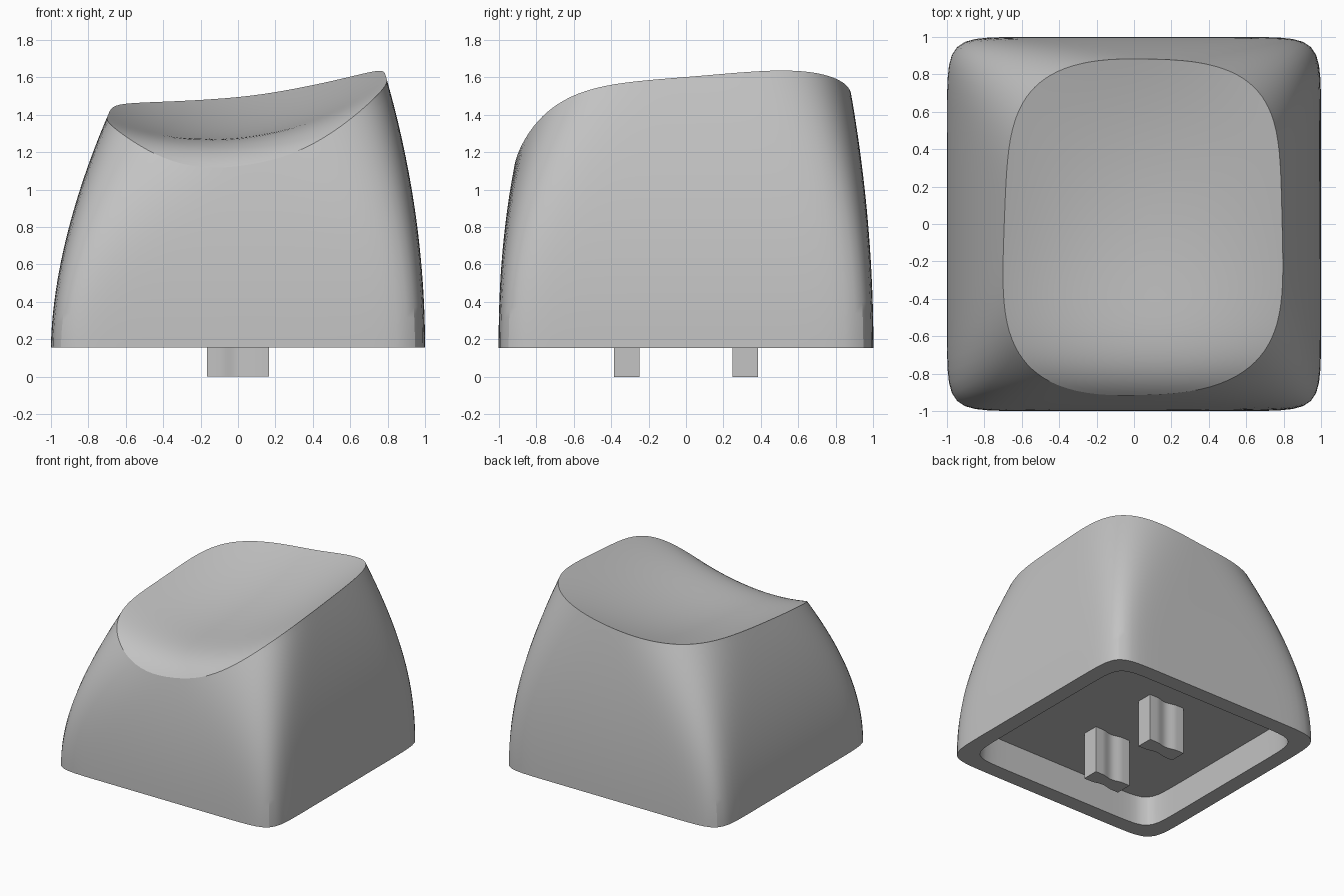
import bpy, bmesh, math

if "Cube" in bpy.data.objects:
    bpy.data.objects.remove(bpy.data.objects["Cube"], do_unlink=True)

# One plain grey plastic
grey = bpy.data.materials.new("grey plastic")
grey.use_nodes = True
colour = (0.55, 0.55, 0.55, 1)
grey.diffuse_color = colour
grey.node_tree.nodes["Principled BSDF"].inputs["Base Color"].default_value = colour

BASE, CEILING = 0.155, 0.39
SIDE, WALL_ROWS, DISH_ROWS = 28, 24, 20


def finish(name, bm):
    """Turn a bmesh into a grey object, smooth except at sharp edges."""
    bmesh.ops.recalc_face_normals(bm, faces=bm.faces)
    mesh = bpy.data.meshes.new(name)
    bm.to_mesh(mesh)
    bm.free()
    obj = bpy.data.objects.new(name, mesh)
    bpy.context.collection.objects.link(obj)
    mesh.materials.append(grey)
    bpy.ops.object.select_all(action="DESELECT")
    obj.select_set(True)
    bpy.context.view_layer.objects.active = obj
    bpy.ops.object.shade_smooth_by_angle(angle=math.radians(22))


def dish(x, y):
    """Height of the scooped top: a tilted trough that rolls off at the front."""
    spine = 1.305 + 0.10 * y + 0.13 * y * y - 0.19 * math.exp(-(y + 0.91) / 0.15)
    bend = 0.345 - 0.01 * y - 0.17 * y * y
    return spine + 0.10 * x + bend * x * x


def rounded(u, v, w):
    """Push a point onto the outline: near square at w = 0, well rounded at w = 1."""
    a = 1 / (0.08 + (1 / 2.8 - 0.08) * w)
    b = 1 / (0.08 + (1 / 4.2 - 0.08) * w)
    low, high = 0.5, 1.5
    for _ in range(24):
        k = (low + high) / 2
        if abs(u * k) ** a + abs(v * k) ** b > 1:
            high = k
        else:
            low = k
    return u * k, v * k


def wall(u, v, z):
    """Place an outline point at height z; each side leans in by its own curve."""
    h = max(z - BASE, 0)
    right = 1 - 0.215 * (h / 1.47) ** 2
    left = 1 - 0.295 * (h / 1.22) ** 1.75
    front = 1 - 0.09 * h ** 2.2
    back = 1 - 0.12 * (h / 1.36) ** 2
    x = (right - left) / 2 + u * (right + left) / 2
    y = (back - front) / 2 + v * (back + front) / 2
    return x, y, z


def rim_height(u, v):
    """Height at which the wall meets the dish."""
    z = 1.4
    for _ in range(40):
        x, y, _z = wall(*rounded(u, v, 1), z)
        z += 0.5 * (dish(x, y) - z)
    return z


# Directions around the cap, corner to corner
square = []
for quarter in range(4):
    c, s = [(1, 0), (0, 1), (-1, 0), (0, -1)][quarter]
    for i in range(SIDE):
        t = 2 * i / SIDE - 1
        square.append((c - t * s, s + t * c))

# Cap shell: hollow underside, walls, then dished top
tops = [rim_height(u, v) for u, v in square]
base = [wall(*rounded(u, v, 0), BASE) for u, v in square]
rings = [[(x * 0.86, y * 0.86, CEILING) for x, y, _ in base],
         [(x * 0.87, y * 0.87, BASE) for x, y, _ in base]]
for r in range(WALL_ROWS + 1):
    f = r / WALL_ROWS
    rings.append([wall(*rounded(u, v, f ** 2.2), BASE + (top - BASE) * f)
                  for (u, v), top in zip(square, tops)])
rim = rings[-1]
cx, cy = 0.04, 0.0
for r in range(1, DISH_ROWS):
    k = 1 - (r / DISH_ROWS) ** 1.3
    ring = [(cx + (x - cx) * k, cy + (y - cy) * k) for x, y, _ in rim]
    rings.append([(x, y, dish(x, y)) for x, y in ring])

bm = bmesh.new()
loops = [[bm.verts.new(co) for co in ring] for ring in rings]
count = len(square)
for low, high in zip(loops, loops[1:]):
    for i in range(count):
        j = (i + 1) % count
        bm.faces.new((low[i], low[j], high[j], high[i]))
bm.faces.new(loops[0])
centre = bm.verts.new((cx, cy, dish(cx, cy)))
for i in range(count):
    bm.faces.new((loops[-1][i], loops[-1][(i + 1) % count], centre))
finish("cap_shell", bm)

# Two mounting pins with a soft shallow groove on their long sides
edge = [(0.165, 0.068)]
for i in range(13):
    a = math.pi * (i / 6 - 1)
    edge.append((-0.1 * a / math.pi, 0.068 - 0.009 * (1 + math.cos(a))))
edge.append((-0.165, 0.068))
# The groove runs from +x to -x, so list its points in that order
edge = sorted(edge, reverse=True)
profile = edge + [(-x, -y) for x, y in edge]
for name, y0 in (("front_pin", -0.317), ("back_pin", 0.317)):
    bm = bmesh.new()
    face = bm.faces.new([bm.verts.new((x, y + y0, 0)) for x, y in profile])
    out = bmesh.ops.extrude_face_region(bm, geom=[face])
    for v in out["geom"]:
        if isinstance(v, bmesh.types.BMVert):
            v.co.z = CEILING + 0.005
    finish(name, bm)
